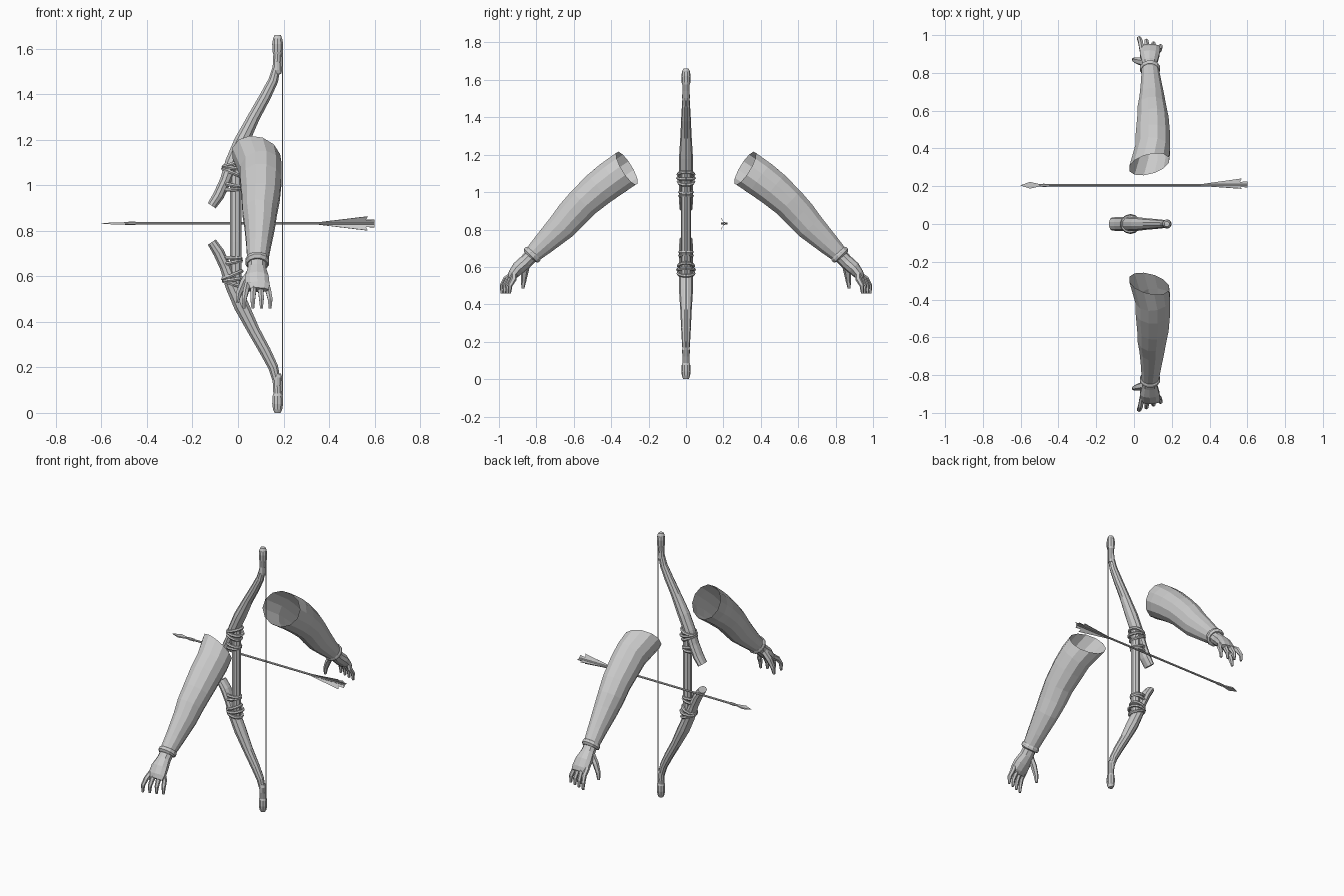
import bpy, bmesh, math
from mathutils import Vector, Matrix

cube = bpy.data.objects.get("Cube")
if cube:
    bpy.data.objects.remove(cube, do_unlink=True)

grey = bpy.data.materials.new("plain_grey")
grey.use_nodes = True
grey.diffuse_color = (0.6, 0.6, 0.6, 1)
grey.node_tree.nodes["Principled BSDF"].inputs["Base Color"].default_value = (0.6, 0.6, 0.6, 1)

MID = 0.83  # height of the bow's middle


def finish(name, bm, recalc=True):
    if recalc:
        bmesh.ops.recalc_face_normals(bm, faces=bm.faces)
    mesh = bpy.data.meshes.new(name)
    bm.to_mesh(mesh)
    bm.free()
    mesh.materials.append(grey)
    obj = bpy.data.objects.new(name, mesh)
    bpy.context.collection.objects.link(obj)
    return obj


def tube(name, stations, sides=8, ref=(1, 0, 0), caps=True, start=None, flip_y=False):
    """Loft ovals along a path; each station is x, y, z, radius along ref, radius across."""
    bm = bmesh.new()
    pts = [Vector(s[:3]) for s in stations]
    rings = []
    for i, s in enumerate(stations):
        t = (pts[min(i + 1, len(pts) - 1)] - pts[max(i - 1, 0)]).normalized()
        if i == 0 and start:
            t = Vector(start).normalized()
        u = Vector(ref) - t * t.dot(Vector(ref))
        u.normalize()
        v = t.cross(u)
        ring = []
        for k in range(sides):
            a = math.tau * (k + 0.5) / sides
            ring.append(bm.verts.new(pts[i] + u * s[3] * math.cos(a) + v * s[4] * math.sin(a)))
        rings.append(ring)
    for a, b in zip(rings, rings[1:]):
        for k in range(sides):
            n = (k + 1) % sides
            bm.faces.new((a[k], a[n], b[n], b[k]))
    if caps:
        bm.faces.new(rings[0][::-1])
        bm.faces.new(rings[-1])
    if flip_y:
        bmesh.ops.scale(bm, vec=(1, -1, 1), verts=bm.verts)
        bmesh.ops.reverse_faces(bm, faces=bm.faces)
    return finish(name, bm, caps)


def lashing(name, center, rx, ry, tilt, thick=0.009, sides=12):
    """Closed cord loop around the grip, tilted about the y axis."""
    bm = bmesh.new()
    rot = Matrix.Rotation(tilt, 3, 'Y')
    rings = []
    for i in range(sides):
        a = math.tau * i / sides
        out = Vector((math.cos(a), math.sin(a), 0))
        base = Vector((rx * out.x, ry * out.y, 0))
        ring = []
        for k in range(6):
            b = math.tau * k / 6
            p = base + out * thick * math.cos(b) + Vector((0, 0, thick * math.sin(b)))
            ring.append(bm.verts.new(Vector(center) + rot @ p))
        rings.append(ring)
    for i in range(sides):
        a, b = rings[i], rings[(i + 1) % sides]
        for k in range(6):
            n = (k + 1) % 6
            bm.faces.new((a[k], b[k], b[n], a[n]))
    return finish(name, bm)


# Arms: open sleeve, cuff, palm, fingers and thumb, one on each side
sleeve = [(.08, .316, 1.128, .112, .103), (.1, .40, 1.07, .095, .102), (.1, .465, 1.02, .094, .098),
          (.1, .55, .945, .086, .09), (.095, .61, .88, .078, .087), (.095, .665, .816, .068, .08),
          (.09, .757, .727, .054, .062), (.085, .82, .667, .047, .048)]
cuff = [(.085, .812, .676, .049, .05), (.085, .818, .669, .054, .055),
        (.085, .828, .66, .054, .055), (.085, .834, .653, .045, .043)]
palm = [(.085, .82, .667, .04, .038), (.083, .855, .63, .042, .037), (.083, .895, .595, .054, .036),
        (.085, .925, .56, .056, .028), (.085, .94, .54, .05, .017)]
thumb = [(.055, .855, .62, .017, .022), (.025, .862, .575, .017, .02),
         (.003, .868, .525, .014, .014), (-.003, .872, .485, .008, .008)]
for side, flip in (("front", True), ("back", False)):
    tube(side + "_sleeve", sleeve, 12, caps=False, start=(-.25, .83, -.51), flip_y=flip)
    tube(side + "_cuff", cuff, 12, flip_y=flip)
    tube(side + "_palm", palm, 10, flip_y=flip)
    tube(side + "_thumb", thumb, 6, flip_y=flip)
    for i in range(4):
        x, tip = .042 + .028 * i, .985 - .014 * i
        spread = .01 * (i - 1.5)
        finger = [(x, .92, .565, .014, .017), (x + spread * .5, tip - .022, .535, .014, .016),
                  (x + spread, tip - .002, .5, .012, .013), (x + spread, tip, .458, .007, .007)]
        tube(f"{side}_finger_{i + 1}", finger, 6, flip_y=flip)

# Bow: curved limbs, tips and nubs mirrored about the grip
limb = [(-.115, .91, .022, .035), (-.085, .955, .026, .037), (-.055, 1.02, .026, .037),
        (-.025, 1.1, .033, .038), (.015, 1.19, .035, .037), (.07, 1.3, .028, .03),
        (.12, 1.39, .026, .026), (.155, 1.46, .023, .022), (.17, 1.52, .018, .018)]
tip = [(.17, 1.49, .02, .018), (.172, 1.505, .023, .021), (.172, 1.54, .019, .019),
       (.174, 1.575, .02, .02), (.174, 1.585, .023, .023), (.174, 1.62, .025, .025),
       (.174, 1.645, .021, .021), (.174, 1.66, .014, .014)]
for label, sign in (("upper", 1), ("lower", -1)):
    for part, rows in (("limb", limb), ("tip", tip)):
        tube(f"{label}_{part}", [(x, 0, MID + sign * (z - MID), rx, ry) for x, z, rx, ry in rows], 10)
    # Cord wrapped around limb and grip
    for i, (x, z, rx, ry, tilt) in enumerate([(-.02, 1.095, .044, .042, -.3), (-.018, 1.075, .045, .044, .15),
                                              (-.025, 1.055, .044, .041, .4), (-.028, 1.0, .042, .033, .2),
                                              (-.028, .98, .04, .033, -.05)]):
        lashing(f"{label}_lashing_{i + 1}", (x, 0, MID + sign * (z - MID)), rx, ry, sign * tilt)
tube("grip", [(-.01, 0, .52, .026, .026), (-.01, 0, .75, .027, .027),
              (-.01, 0, .91, .027, .027), (-.01, 0, 1.14, .026, .026)], 10)
tube("bowstring", [(.195, 0, .03, .003, .003), (.195, 0, 1.63, .003, .003)], 6)

# Arrow: shaft, socket, flat head and three vanes
AY, AZ = .205, .832
tube("arrow_shaft", [(-.5, AY, AZ, .006, .006), (.6, AY, AZ, .006, .006)], 8, ref=(0, 1, 0))
tube("arrow_socket", [(-.5, AY, AZ, .006, .006), (-.48, AY, AZ, .009, .008),
                      (-.45, AY, AZ, .008, .008)], 8, ref=(0, 1, 0))
tube("arrow_head", [(-.6, AY, AZ, .001, .001), (-.55, AY, AZ, .025, .006),
                    (-.49, AY, AZ, .006, .005)], 4, ref=(0, 1, 0))
vane = [(.34, .004), (.57, .036), (.562, .018), (.6, .02), (.6, .004)]
for i in range(3):
    a = math.tau * i / 3
    out, across = Vector((0, math.cos(a), math.sin(a))), Vector((0, -math.sin(a), math.cos(a)))
    bm = bmesh.new()
    face = bm.faces.new([bm.verts.new(Vector((x, AY, AZ)) + out * r - across * .001) for x, r in vane])
    moved = bmesh.ops.extrude_face_region(bm, geom=[face], use_keep_orig=True)["geom"]
    bmesh.ops.translate(bm, vec=across * .002, verts=[g for g in moved if isinstance(g, bmesh.types.BMVert)])
    finish(f"arrow_vane_{i + 1}", bm)
